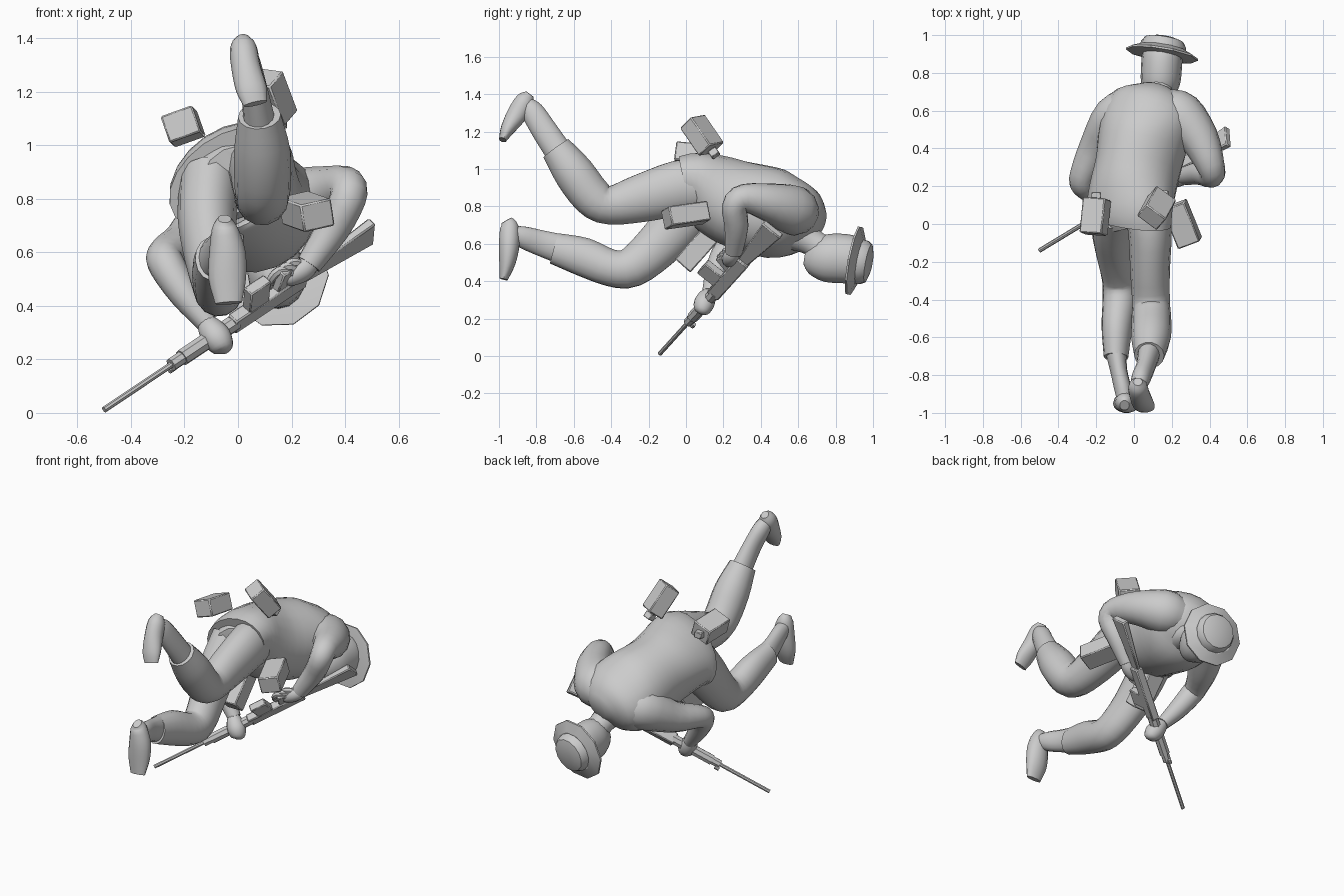
import bpy, math
from mathutils import Vector as V

grey = bpy.data.materials.new("plain_grey")
grey.diffuse_color = (0.6, 0.6, 0.6, 1)


def make(name, verts, faces, angle=45):
    me = bpy.data.meshes.new(name)
    me.from_pydata(verts, [], faces)
    me.materials.append(grey)
    ob = bpy.data.objects.new(name, me)
    bpy.context.collection.objects.link(ob)
    bpy.ops.object.select_all(action='DESELECT')
    ob.select_set(True)
    bpy.context.view_layer.objects.active = ob
    bpy.ops.object.mode_set(mode='EDIT')
    bpy.ops.mesh.select_all(action='SELECT')
    bpy.ops.mesh.normals_make_consistent(inside=False)
    bpy.ops.object.mode_set(mode='OBJECT')
    bpy.ops.object.shade_smooth_by_angle(angle=math.radians(angle))
    return ob


def tube(name, stations, n=14, steps=3, hint=(1, 0, 0), angle=45, hint_end=None):
    """Loft ellipses through stations (x, y, z, side radius, up radius)."""
    s = [V(p if len(p) == 5 else (*p, p[3])) for p in stations]
    ext = [s[0] * 2 - s[1]] + s + [s[-1] * 2 - s[-2]]
    pts = []
    for i in range(1, len(s)):
        a, b, c, d = ext[i - 1:i + 3]
        for k in range(steps):
            t = k / steps
            pts.append(0.5 * (2 * b + (c - a) * t + (2 * a - 5 * b + 4 * c - d) * t**2
                              + (3 * b - a - 3 * c + d) * t**3))
    pts.append(s[-1])
    pos = [V(p[:3]) for p in pts]
    side, verts, m = V(hint), [], len(pts)
    for i, p in enumerate(pts):
        tan = (pos[min(i + 1, m - 1)] - pos[max(i - 1, 0)]).normalized()
        if hint_end:
            side = V(hint).lerp(V(hint_end), i / (m - 1))
        side = (side - tan * side.dot(tan)).normalized()
        up = tan.cross(side)
        for k in range(n):
            w = 2 * math.pi * k / n
            verts.append(pos[i] + side * math.cos(w) * max(p[3], .004)
                         + up * math.sin(w) * max(p[4], .004))
    faces = [(i * n + k, i * n + (k + 1) % n, (i + 1) * n + (k + 1) % n, (i + 1) * n + k)
             for i in range(m - 1) for k in range(n)]
    faces += [tuple(range(n))[::-1], tuple(range((m - 1) * n, m * n))]
    return make(name, verts, faces, angle)


def box(name, centre, along, size, hint=(1, 0, 0), bevel=.006, taper=1):
    """Box with its length on 'along', width on 'hint' and height across both."""
    t = V(along).normalized()
    w = (V(hint) - t * V(hint).dot(t)).normalized()
    h = t.cross(w)
    L, W, H = [d / 2 for d in size]
    verts = [V(centre) + t * L * i + (w * W * j + h * H * k) * (taper if i < 0 else 1)
             for i in (-1, 1) for j, k in ((-1, -1), (1, -1), (1, 1), (-1, 1))]
    faces = [(0, 1, 2, 3), (7, 6, 5, 4)] + [(i, 4 + i, 4 + (i + 1) % 4, (i + 1) % 4) for i in range(4)]
    ob = make(name, verts, faces, 25)
    if bevel:
        ob.modifiers.new("edge", 'BEVEL').width = bevel
    return ob


# Jacket body, bent forward and rolled to its left
tube("jacket", [(-.03, .02, .875, .255, .165), (-.025, .08, .885, .25, .18), (-.01, .17, .855, .235, .215),
                (.02, .3, .805, .225, .24), (.055, .48, .76, .245, .24), (.085, .60, .745, .24, .19),
                (.11, .675, .73, .18, .14), (.125, .728, .715, .07, .06)],
     n=20, hint=(1, 0, .75), hint_end=(1, 0, .15))
tube("seat_of_trousers", [(-.03, .12, .87, .2, .14), (-.02, .03, .87, .2, .14), (-.01, -.02, .87, .14, .12)],
     hint=(1, 0, .75))
tube("neck", [(.11, .58, .66, .10, .10), (.125, .67, .61, .075, .075), (.14, .76, .55, .075, .08)])

# Head and brimmed hat
tube("head", [(.135, .635, .53, .03, .04), (.137, .67, .525, .07, .09), (.14, .74, .522, .102, .125),
              (.145, .82, .522, .108, .132), (.15, .90, .515, .105, .125), (.155, .95, .51, .08, .09)], n=16)
axis, hat = V((.16, .97, -.18)), V((.15, .912, .507))
tube("hat_brim", [(*(hat + axis * d), r) for d, r in ((-.025, .13), (-.018, .193), (-.008, .193), (.02, .13))],
     n=10, steps=1, angle=25)
tube("hat_crown", [(*(hat + axis * d), r) for d, r in ((0, .125), (.04, .12), (.065, .105), (.077, .065), (.079, .01))],
     n=14, steps=1, angle=30)

# Sleeves
tube("right_sleeve", [(.16, .61, .76, .11), (.24, .57, .78, .135), (.345, .45, .82, .105), (.405, .31, .845, .075),
                      (.41, .26, .80, .068), (.355, .27, .69, .064), (.265, .255, .555, .048)], hint=(0, 0, 1))
tube("left_sleeve", [(-.01, .61, .72, .11), (-.09, .56, .71, .13), (-.195, .41, .625, .095), (-.27, .26, .59, .07),
                     (-.265, .205, .55, .068), (-.2, .16, .445, .058), (-.115, .125, .335, .04)], hint=(0, 0, 1))

# Trouser legs
tube("right_trouser_leg", [(.07, .08, .91, .12, .15), (.085, -.05, .895, .115, .15), (.085, -.25, .84, .105, .13),
                           (.09, -.41, .805, .10, .105), (.092, -.50, .85, .105, .11),
                           (.09, -.60, .98, .105, .11), (.08, -.695, 1.11, .08, .085)])
tube("left_trouser_leg", [(-.105, .09, .86, .115, .15), (-.115, -.03, .72, .11, .14), (-.10, -.16, .58, .10, .125),
                          (-.075, -.29, .475, .095, .11), (-.075, -.40, .47, .092, .10),
                          (-.09, -.55, .53, .082, .105), (-.095, -.705, .575, .065, .085)])

# Boots: shaft plus foot
tube("right_boot_shaft", [(.08, -.68, 1.09, .06, .075), (.06, -.76, 1.21, .05, .07),
                          (.035, -.82, 1.305, .05, .062), (.025, -.855, 1.35, .04)])
tube("right_boot_foot", [(.02, -.835, 1.40, .025, .025), (.02, -.86, 1.365, .05, .052), (.03, -.905, 1.29, .055, .055),
                         (.05, -.955, 1.21, .058, .038), (.065, -.98, 1.155, .045, .02)])
tube("left_boot_shaft", [(-.095, -.68, .575, .055, .08), (-.08, -.78, .605, .045, .07),
                         (-.06, -.87, .635, .045, .06), (-.05, -.93, .66, .04)])
tube("left_boot_foot", [(-.05, -.96, .725, .025, .03), (-.05, -.945, .69, .048, .05), (-.04, -.945, .6, .068, .056),
                        (-.04, -.955, .5, .07, .045), (-.035, -.975, .41, .05, .022)])

# Pouches hung around the waist
box("left_rear_pouch", (-.205, .04, 1.07), (-.02, -.2, .02), (.19, .125, .105), (1, 0, .35))
box("left_pouch_cap", (-.20, .15, 1.06), (0, 1, 0), (.04, .05, .04), bevel=.004)
box("right_rear_pouch", (.12, .085, 1.18), (.06, .11, -.16), (.19, .13, .10), (.8, -.6, -.1))
box("right_pouch_cap", (.155, .15, 1.085), (.06, .11, -.16), (.04, .05, .05), bevel=.004)
box("right_side_pouch", (.256, 0, .752), (.085, -.21, -.03), (.225, .125, .105), (1, 0, .15))
box("belly_pouch", (-.035, .06, .57), (0, .16, .18), (.235, .11, .11))

# Rifle, laid along one line from muzzle to butt
M, B = V((-.5, -.14, .012)), V((.5, .465, .68))
D = (B - M).normalized()
N = V((.03, -.8, .6))
N = (N - D * N.dot(D)).normalized()


def at(t, off=0):
    return M.lerp(B, t) + N * off


def rod(name, t0, t1, r, off=0, n=8):
    tube(name, [(*at(t0, off), r), (*at(t1, off), r)], n, 1, hint=N, angle=30)


rod("barrel", 0, .3, .012)
rod("gas_collar", .25, .31, .026)
rod("front_sight", .245, .265, .012, -.03)
rod("fore_grip", .29, .49, .032)
box("receiver", at(.61), D, (.36, .075, .05), N)
box("magazine", at(.565, .08), N, (.13, .10, .045), D, .005)
box("pistol_grip", at(.66, .065), N + D * .3, (.10, .045, .035), D, .005)
box("stock", at(.865), D, (.36, .125, .04), N, taper=.5)

# Hands with curled fingers
tube("left_hand", [(-.12, .125, .34, .035), (-.1, .11, .31, .05), (-.075, .095, .275, .055),
                   (-.055, .085, .24, .04), (-.05, .08, .225, .015)])
tube("right_hand", [(.275, .26, .565, .035), (.25, .245, .54, .042), (.215, .235, .52, .042),
                    (.18, .225, .50, .03), (.165, .22, .49, .01)])
for i in range(3):
    c = V((.225, .225, .535)) + D * (i * .03 - .03)
    tube("right_finger", [(*c, .018), (*(c + V((-.05, -.03, .01))), .018), (*(c + V((-.085, -.01, -.03))), .015),
                          (*(c + V((-.08, .02, -.06))), .010)], n=7)
